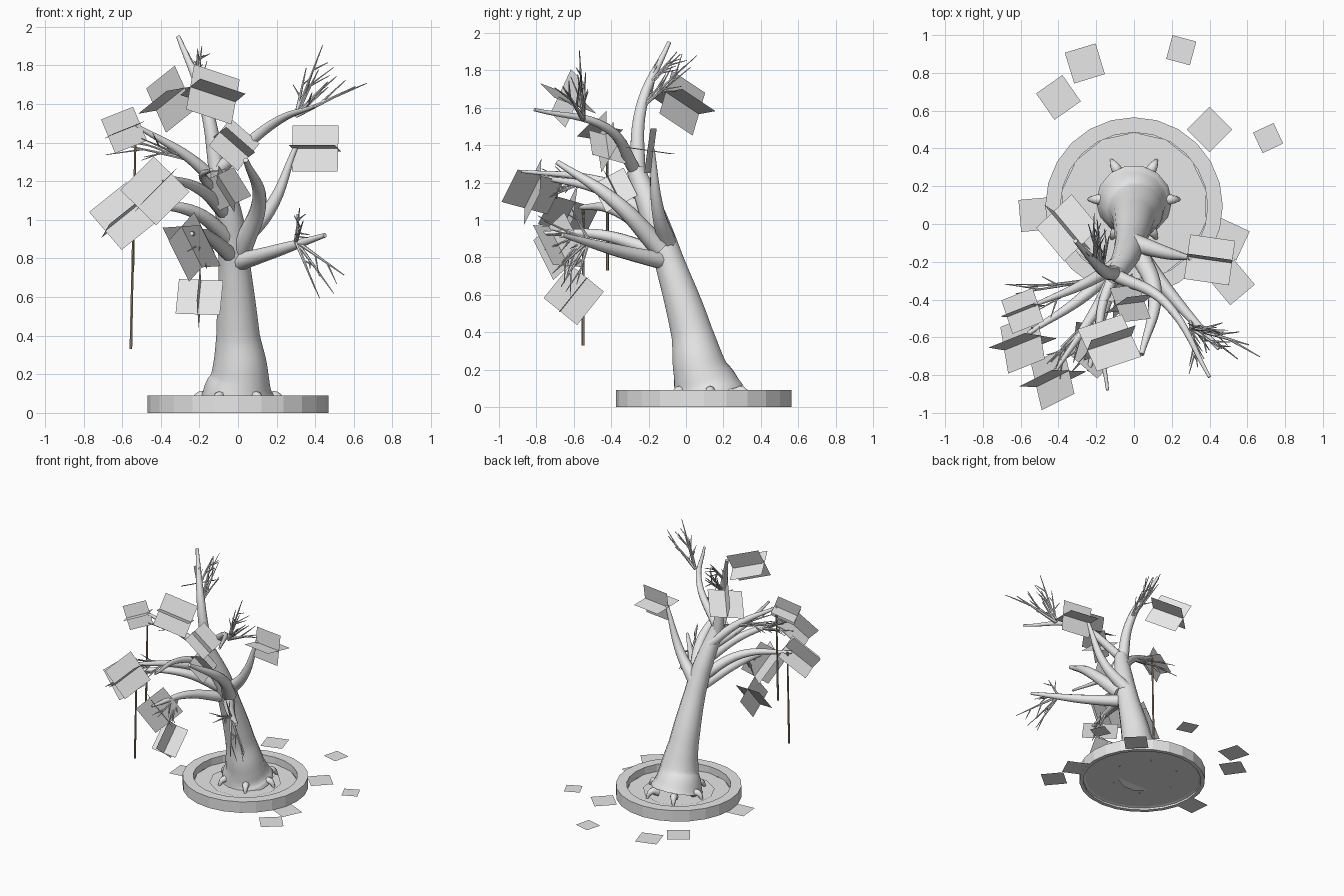
import bpy, bmesh, math, random
from mathutils import Vector, Matrix

random.seed(4)
cube = bpy.data.objects.get("Cube")
if cube:
    bpy.data.objects.remove(cube, do_unlink=True)


def flat_material(name, red, green, blue):
    material = bpy.data.materials.new(name)
    material.use_nodes = True
    material.diffuse_color = (red, green, blue, 1)
    material.node_tree.nodes["Principled BSDF"].inputs["Base Color"].default_value = material.diffuse_color
    return material


grey = flat_material("pale_grey", 0.8, 0.8, 0.8)
brown = flat_material("cord_brown", 0.4, 0.3, 0.19)


def link_object(name, data, material=grey):
    data.materials.append(material)
    obj = bpy.data.objects.new(name, data)
    bpy.context.collection.objects.link(obj)
    return obj


def mesh_object(name, bm):
    mesh = bpy.data.meshes.new(name)
    bm.to_mesh(mesh)
    bm.free()
    return link_object(name, mesh)


def tubes(name, paths, roundness=2, steps=5, material=grey):
    """Smooth round tubes; every path is a list of (position, radius)."""
    curve = bpy.data.curves.new(name, "CURVE")
    curve.dimensions = "3D"
    curve.bevel_depth = 1
    curve.bevel_resolution = roundness
    curve.resolution_u = steps
    curve.use_fill_caps = True
    for path in paths:
        spline = curve.splines.new("BEZIER")
        spline.bezier_points.add(len(path) - 1)
        for point, (position, radius) in zip(spline.bezier_points, path):
            point.co = position
            point.radius = radius
            point.handle_left_type = point.handle_right_type = "AUTO"
    obj = link_object(name, curve, material)
    bpy.ops.object.select_all(action="DESELECT")
    obj.select_set(True)
    bpy.context.view_layer.objects.active = obj
    bpy.ops.object.convert(target="MESH")
    bpy.ops.object.shade_smooth_by_angle(angle=math.radians(50))


def branch(name, start, bend, tip, thickness):
    """One bent branch that thins out toward its tip."""
    path = [(start, thickness), (bend, thickness * 0.7), (tip, thickness * 0.25)]
    tubes(name + "_branch", [path], roundness=3, steps=8)


def random_direction():
    return Vector([random.uniform(-1, 1) for axis in "xyz"]).normalized()


def twig_fan(base, middle_tip, count=4, radius=0.011, spread=0.4):
    """Bare twigs spreading from a base around a middle tip, each with side shoots."""
    paths = []
    base = Vector(base)
    reach = Vector(middle_tip) - base
    for twig in range(count):
        run = reach + random_direction() * reach.length * spread
        paths.append([(base, radius), (base + run, radius / 5)])
        for part in (0.4, 0.65):
            start = base + run * part
            shoot = (run.normalized() + random_direction() * 0.7) * run.length * 0.35
            paths.append([(start, radius / 2), (start + shoot, radius / 6)])
    return paths


def disc(name, radius, height, sides):
    bm = bmesh.new()
    bmesh.ops.create_circle(bm, cap_ends=True, segments=sides, radius=radius)
    mesh_object(name, bm).location = (0, planter_y, height)


# Round planter: turned rim, thin floor and soil
planter_y = 0.095
rim = bmesh.new()
profile = [(0.47, 0), (0.47, 0.09), (0.39, 0.09), (0.39, 0.03), (0.44, 0.015), (0.44, 0)]
ring = [rim.verts.new((radius, 0, height)) for radius, height in profile]
loop = [rim.edges.new((ring[i], ring[i - 1])) for i in range(len(ring))]
bmesh.ops.spin(rim, geom=ring + loop, cent=(0, 0, 0), axis=(0, 0, 1), angle=math.tau, steps=24)
bmesh.ops.remove_doubles(rim, verts=rim.verts, dist=0.0005)
bmesh.ops.recalc_face_normals(rim, faces=rim.faces)
mesh_object("planter_rim", rim).location.y = planter_y
disc("planter_floor", radius=0.44, height=0.02, sides=24)
disc("soil", radius=0.39, height=0.035, sides=14)
disc("soil_patch", radius=0.27, height=0.042, sides=11)

# Leaning trunk with a flared foot
tubes("trunk", [[
    ((0, 0.12, 0.06), 0.2), ((0, 0.105, 0.11), 0.18), ((0.01, 0.075, 0.2), 0.148),
    ((0, 0.03, 0.4), 0.113), ((-0.02, -0.09, 0.78), 0.081),
    ((-0.04, -0.16, 0.98), 0.073), ((-0.1, -0.27, 1.27), 0.05)]], roundness=5, steps=8)

# Claw-like roots around the trunk
roots = []
root_count = 6
for number in range(root_count):
    turn = math.tau * number / root_count
    outward = Vector((math.cos(turn), math.sin(turn), 0))
    foot = Vector((0, 0.13, 0))
    roots.append([(foot + outward * reach + Vector((0, 0, height)), radius)
                  for reach, height, radius in ((0.15, 0.07, 0.032), (0.2, 0.085, 0.025), (0.25, 0.015, 0.003))])
tubes("roots", roots)

# Main branches
branch("leader", (-0.1, -0.26, 1.2), (-0.17, -0.24, 1.6), (-0.31, -0.09, 1.95), thickness=0.045)
branch("lower_left", (0, -0.12, 0.78), (0.2, -0.38, 0.84), (0.45, -0.66, 0.92), thickness=0.047)
branch("upper_left", (-0.1, -0.27, 1.26), (0.17, -0.42, 1.49), (0.4, -0.81, 1.59), thickness=0.035)
branch("side_left", (0, -0.1, 0.88), (0.16, -0.15, 1.05), (0.3, -0.18, 1.38), thickness=0.05)
branch("forward", (0.02, -0.14, 0.85), (0.11, -0.38, 1.1), (0.04, -0.69, 1.31), thickness=0.055)
branch("upper_right", (-0.07, -0.2, 1.15), (-0.25, -0.31, 1.32), (-0.53, -0.43, 1.49), thickness=0.04)
branch("middle_right", (-0.05, -0.17, 1.02), (-0.2, -0.45, 1.16), (-0.42, -0.78, 1.23), thickness=0.042)
branch("lower_right", (-0.02, -0.13, 0.88), (-0.25, -0.37, 1.05), (-0.56, -0.58, 1.07), thickness=0.045)
branch("front_right", (-0.04, -0.14, 0.82), (-0.16, -0.45, 0.92), (-0.24, -0.78, 0.93), thickness=0.042)
branch("front_shoot", (-0.08, -0.2, 1.12), (-0.18, -0.5, 1.22), (-0.14, -0.88, 1.26), thickness=0.032)

# Bare twigs near the branch ends
twigs = twig_fan((0.3, -0.55, 1.54), (0.53, -0.56, 1.74), radius=0.014, count=3)
twigs += twig_fan((0.3, -0.55, 1.54), (0.38, -0.58, 1.85), count=3, spread=0.25)
twigs += twig_fan((0.3, -0.52, 0.89), (0.46, -0.66, 0.73), count=3)
twigs += twig_fan((0.3, -0.52, 0.89), (0.35, -0.68, 1.02), count=3)
twigs += twig_fan((-0.17, -0.24, 1.6), (-0.18, -0.06, 1.82), spread=0.3)
twigs += twig_fan((-0.21, -0.2, 1.72), (-0.24, -0.1, 1.88), count=3)
twigs += twig_fan((-0.24, -0.3, 1.31), (-0.55, -0.4, 1.38), count=3, spread=0.25)
twigs += twig_fan((-0.28, -0.56, 1.2), (-0.38, -0.75, 1.18))
twigs += twig_fan((-0.18, -0.52, 0.94), (-0.2, -0.68, 0.82), count=3)
tubes("twigs", twigs, roundness=1, steps=1)


# Hanging cords
def cord(x, y, top, bottom):
    return [((x, y, top), 0.006), ((x - 0.015, y, bottom), 0.008)]


cords = [cord(-0.53, -0.42, 1.48, 0.73), cord(-0.54, -0.55, 1.08, 0.33)]
tubes("cords", cords, roundness=1, steps=2, material=brown)


def square(bm, matrix, size):
    half = size / 2
    corners = ((-half, -half), (half, -half), (half, half), (-half, half))
    bm.faces.new([bm.verts.new(matrix @ Vector((x, y, 0))) for x, y in corners])


# Leaf clusters: two crossed square cards sharing the line of the branch tip
def leaf_cluster(name, centre, axis, size=0.26, roll=-20):
    along = Vector(axis).normalized()
    across = Vector((0, 0, 1)).cross(along).normalized()
    frame = Matrix((along, across, along.cross(across))).transposed().to_4x4()
    bm = bmesh.new()
    for turn in (0, 90):
        spin = Matrix.Rotation(math.radians(roll + turn), 4, "X")
        square(bm, Matrix.Translation(centre) @ frame @ spin, size)
    mesh_object(name + "_leaf_cluster", bm)


leaf_cluster("side_left", (0.4, -0.19, 1.37), (7, -1, 0), size=0.24, roll=-8)
leaf_cluster("top_front", (-0.13, -0.63, 1.65), (3, 1, -1))
leaf_cluster("top_back", (-0.35, -0.02, 1.625), (5, -6, 4), roll=8)
leaf_cluster("upper_right", (-0.59, -0.46, 1.465), (5, 2, 2), size=0.19, roll=-10)
leaf_cluster("middle_right", (-0.43, -0.82, 1.15), (2, 1, 2))
leaf_cluster("lower_right", (-0.59, -0.63, 1.02), (5, 2, 4))
leaf_cluster("front_right", (-0.24, -0.68, 0.86), (1, 1, -2), roll=-5)
leaf_cluster("hanging", (-0.2, -0.6, 0.6), (1, 8, 10), size=0.23, roll=3)
leaf_cluster("centre_upper", (-0.02, -0.42, 1.39), (8, 1, -7), size=0.2)
leaf_cluster("centre_lower", (-0.06, -0.38, 1.16), (5, 4, -8), size=0.19, roll=50)

# Fallen leaves lying flat on the ground
fallen = bmesh.new()


def fallen_leaf(x, y, degrees, size=0.17):
    spot = Matrix.Translation((x, y, 0.001))
    square(fallen, spot @ Matrix.Rotation(math.radians(degrees), 4, "Z"), size)


fallen_leaf(0.25, 0.92, degrees=-15, size=0.13)
fallen_leaf(-0.26, 0.85, degrees=17)
fallen_leaf(-0.4, 0.67, degrees=35)
fallen_leaf(0.4, 0.5, degrees=45)
fallen_leaf(0.71, 0.455, degrees=25, size=0.12)
fallen_leaf(-0.52, 0.05, degrees=5)
fallen_leaf(0.5, -0.08, degrees=-25)
fallen_leaf(0.52, -0.31, degrees=40)
mesh_object("fallen_leaves", fallen)
